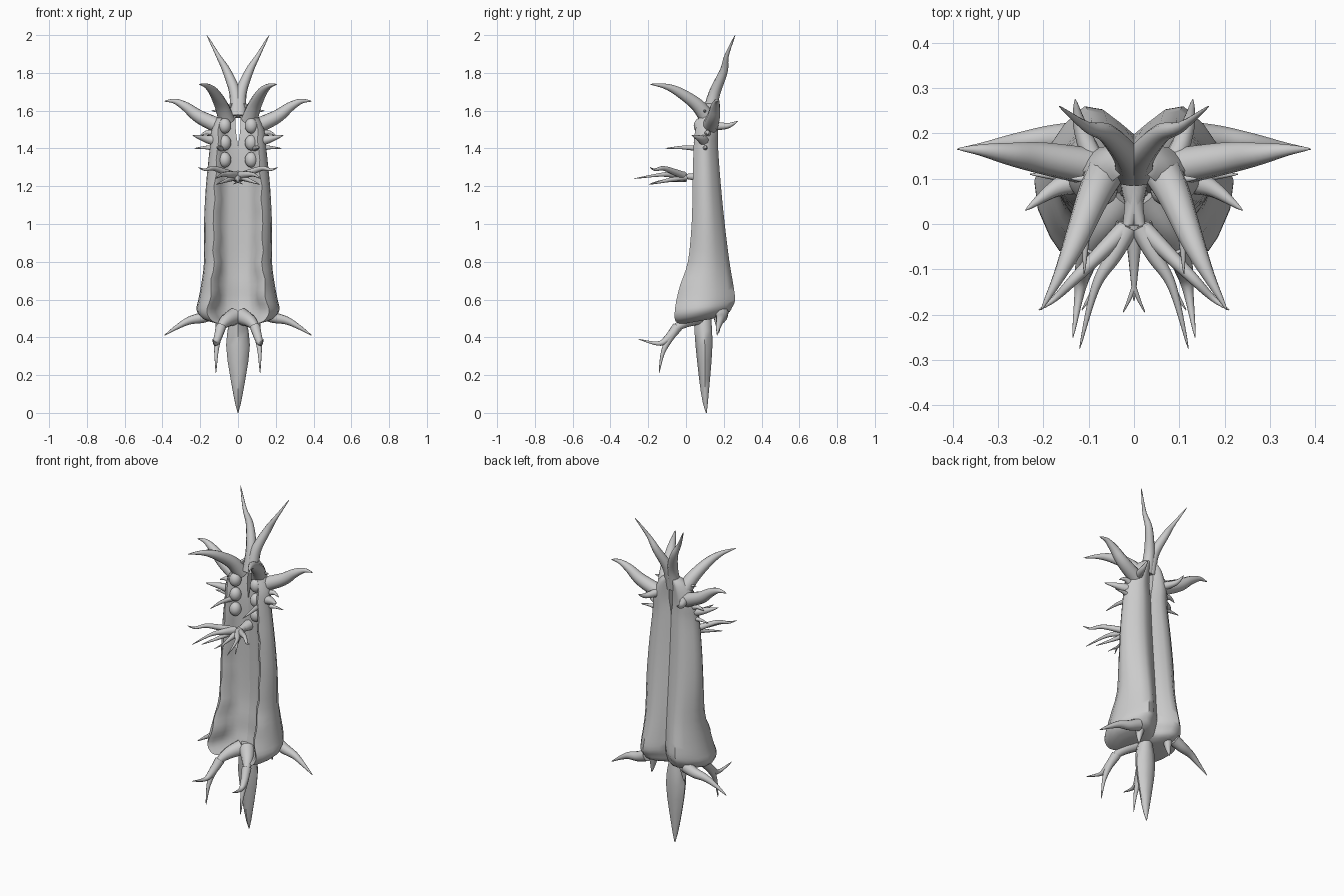
import bpy, bmesh, math
from mathutils import Vector

if "Cube" in bpy.data.objects:
    bpy.data.objects.remove(bpy.data.objects["Cube"])

COLOUR = (0.6, 0.6, 0.6, 1)
grey = bpy.data.materials.new("plain grey")
grey.use_nodes = True
grey.diffuse_color = COLOUR
grey.node_tree.nodes["Principled BSDF"].inputs["Base Color"].default_value = COLOUR


def spline(rows, steps):
    """Smooth curve through rows of equal length."""
    smooth = []
    for i in range(len(rows) - 1):
        before, start = rows[max(i - 1, 0)], rows[i]
        end, after = rows[i + 1], rows[min(i + 2, len(rows) - 1)]
        for step in range(steps):
            t = step / steps
            smooth.append([q + t * (r - p) / 2 + t * t * (p - 2.5 * q + 2 * r - w / 2)
                           + t ** 3 * (3 * q - p - 3 * r + w) / 2
                           for p, q, r, w in zip(before, start, end, after)])
    return smooth + [list(rows[-1])]


def finish(obj):
    """Smooth shading that keeps hard edges."""
    bpy.ops.object.select_all(action='DESELECT')
    obj.select_set(True)
    bpy.context.view_layer.objects.active = obj
    bpy.ops.object.shade_smooth_by_angle(angle=math.radians(50))


def loft(name, rings, mirror):
    """Skin closed rings of points, cap the ends, mirror across x."""
    bm = bmesh.new()
    loops = [[bm.verts.new(point) for point in ring] for ring in rings]
    for low, high in zip(loops, loops[1:]):
        for i in range(len(low)):
            bm.faces.new((low[i - 1], low[i], high[i], high[i - 1]))
    bm.faces.new(loops[0])
    bm.faces.new(loops[-1])
    bmesh.ops.recalc_face_normals(bm, faces=bm.faces)
    mesh = bpy.data.meshes.new(name)
    bm.to_mesh(mesh)
    bm.free()
    mesh.materials.append(grey)
    obj = bpy.data.objects.new(name, mesh)
    bpy.context.collection.objects.link(obj)
    if mirror:
        obj.modifiers.new("mirror", 'MIRROR').use_mirror_merge = False
    finish(obj)


def horn(name, radius, *path, mirror=True, sides=10):
    """Round spike along a path, tapering to a point."""
    points = [Vector(p) for p in spline(path, 5)]
    last = len(points) - 1
    direction = (points[1] - points[0]).normalized()
    across = direction.orthogonal().normalized()
    rings = []
    for i, point in enumerate(points):
        tangent = (points[min(i + 1, last)] - points[max(i - 1, 0)]).normalized()
        across = direction.rotation_difference(tangent) @ across
        direction = tangent
        over = tangent.cross(across)
        size = radius * (1 - (i / last) ** 1.2) + 0.001
        angles = [math.tau * k / sides for k in range(sides)]
        rings.append([point + size * (math.cos(a) * across + math.sin(a) * over)
                      for a in angles])
    loft(name, rings, mirror)


# Body lobes: z, half width, front, back, gap beside the centre, tilt of the base
SECTIONS = [
    (.47, .13, -.02, .15, 0, .03), (.485, .19, -.055, .22, 0, .04),
    (.53, .22, -.06, .245, 0, .03), (.6, .21, -.05, .26, 0, 0),
    (.68, .195, -.03, .25, 0, 0), (.8, .18, .01, .23, 0, 0),
    (1, .18, .03, .205, 0, 0), (1.2, .17, .035, .185, 0, 0),
    (1.4, .15, .04, .17, 0, 0), (1.5, .14, .05, .17, .012, 0),
    (1.6, .09, .08, .17, .01, 0), (1.64, .04, .11, .16, 0, 0)]
# Half cross-section as fractions of width and depth
OUTLINE = spline([(0, .47), (.4, .36), (.72, 0), (1, .5), (.52, 1), (0, .8)], 3)
rings = []
for z, width, front, back, gap, tilt in spline(SECTIONS, 3):
    ripple = 0.03 * math.sin(z * 38)
    rings.append([(gap + (width - gap) * (u + ripple * (0.3 < u < 0.8 and v < 0.3)),
                   front + (back - front) * v, z + tilt * v) for u, v in OUTLINE])
loft("body_lobe", rings, True)

# Tail spike with a ridged front: z, half width, front, back
TAIL = [(0, .002, .105, .11), (.1, .025, .08, .12), (.36, .063, .05, .14), (.54, .03, .04, .13)]
HALF = [(0, 0), (.8, .25), (1, .55), (.7, .9), (.2, 1)]
SHAPE = HALF + [(-u, v) for u, v in HALF[:0:-1]]
loft("tail_spike", [[(width * u, front + (back - front) * v, z) for u, v in SHAPE]
                    for z, width, front, back in spline(TAIL, 3)], False)

# Head horns
horn("crown_horn", .037, (.01, .12, 1.57), (.015, .15, 1.69), (.06, .2, 1.81),
     (.105, .215, 1.89), (.165, .26, 2))
horn("forward_horn", .044, (.06, .12, 1.55), (.09, .06, 1.63), (.13, -.04, 1.7),
     (.165, -.115, 1.73), (.205, -.19, 1.74))
horn("side_horn", .043, (.06, .12, 1.5), (.2, .145, 1.565), (.275, .155, 1.62),
     (.335, .163, 1.65), (.39, .166, 1.65))
horn("rear_horn", .025, (.09, .14, 1.52), (.12, .22, 1.52), (.13, .275, 1.545))
horn("cheek_horn", .034, (.1, .1, 1.44), (.17, .08, 1.45), (.24, .03, 1.47))
horn("cheek_barb", .02, (.11, .11, 1.47), (.16, .115, 1.485), (.2, .11, 1.47))
horn("brow_barb", .016, (.05, .11, 1.57), (.1, .1, 1.595), (.14, .1, 1.6))

# Thin whiskers
horn("side_whisker", .015, (.12, .1, 1.4), (.17, .105, 1.405), (.23, .11, 1.4))
horn("front_whisker", .015, (.09, .07, 1.4), (.105, -.02, 1.405), (.11, -.11, 1.4))

# Fleshy lumps beside the face slit
for level, z in (("upper", 1.52), ("middle", 1.43), ("lower", 1.34)):
    for side, sign in (("left", 1), ("right", -1)):
        bpy.ops.mesh.primitive_uv_sphere_add(segments=16, ring_count=10, radius=.034,
                                             location=(sign * .07, .075, z))
        lump = bpy.context.object
        lump.name = f"{level}_lump_{side}"
        lump.scale.z = 1.2
        lump.data.materials.append(grey)
        finish(lump)

# Chest claws
horn("claw_root", .036, (0, .13, 1.25), (0, .05, 1.25), (.03, -.06, 1.255))
horn("long_claw", .023, (.015, -.01, 1.255), (.045, -.07, 1.262), (.085, -.14, 1.26),
     (.12, -.275, 1.24))
horn("upper_claw", .02, (.02, -.01, 1.255), (.07, -.06, 1.275), (.13, -.12, 1.295),
     (.175, -.165, 1.287), (.21, -.19, 1.3))
horn("lower_claw", .02, (.02, 0, 1.25), (.05, -.08, 1.235), (.115, -.19, 1.21))
horn("centre_claw", .022, (0, 0, 1.245), (0, -.07, 1.235), (0, -.17, 1.22), mirror=False)
horn("centre_claw_fork", .005, (0, -.14, 1.225), (.012, -.17, 1.218), (.024, -.195, 1.21))

# Spikes under the body
horn("hip_spike", .035, (.13, .19, .53), (.19, .188, .505), (.26, .18, .488),
     (.33, .17, .45), (.39, .165, .41))
horn("hip_barb", .025, (.1, .17, .52), (.105, .17, .47), (.11, .175, .425))
horn("front_spike_root", .045, (.02, .06, .51), (.065, 0, .485), (.095, -.055, .445),
     (.11, -.12, .38))
horn("front_spike", .027, (.09, -.045, .455), (.11, -.1, .39), (.12, -.15, .367),
     (.135, -.25, .39))
horn("hanging_spike", .024, (.095, -.05, .45), (.11, -.095, .38), (.115, -.125, .31),
     (.117, -.143, .21))
